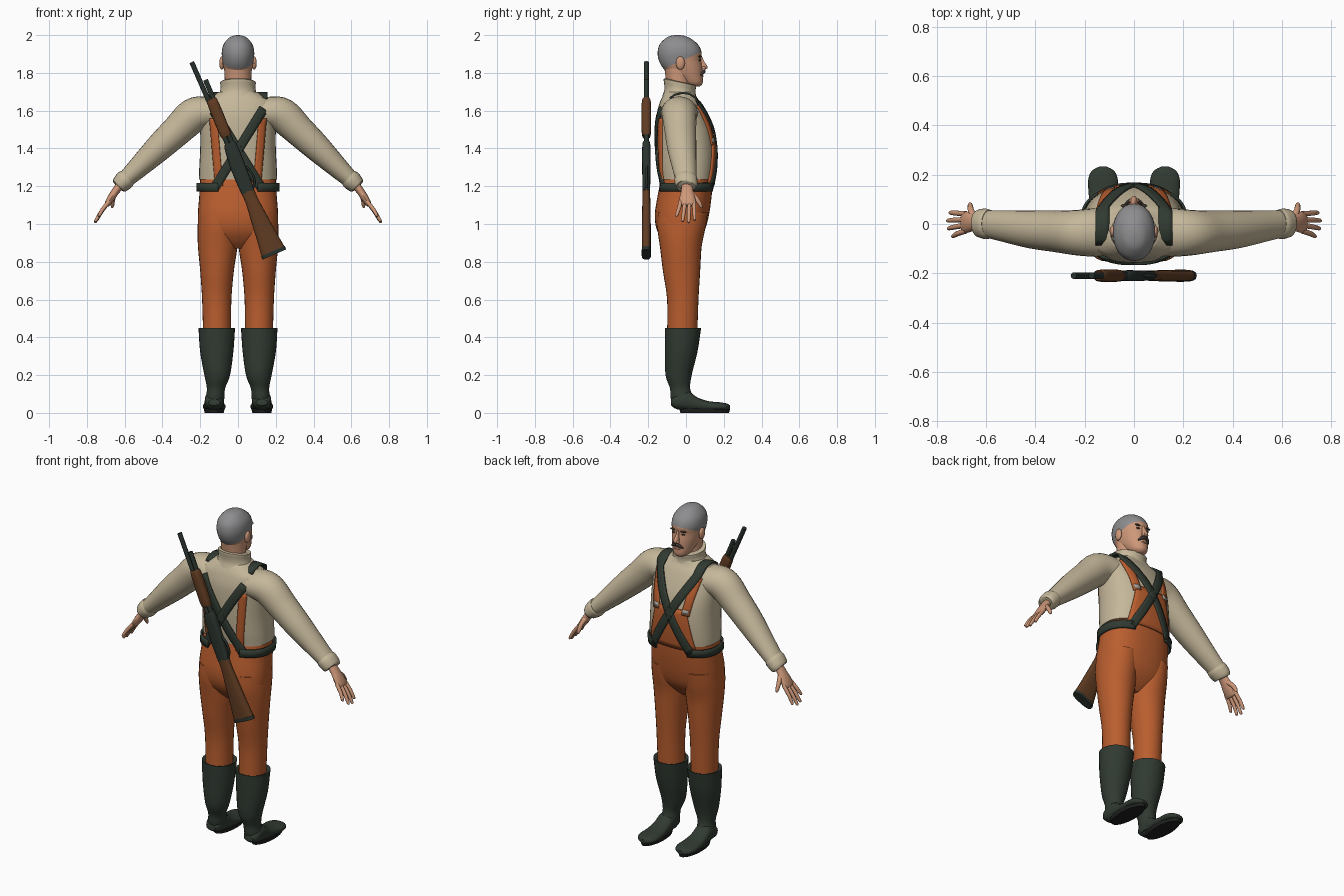
import bpy, bmesh, math
from mathutils import Vector, Matrix

if "Cube" in bpy.data.objects:
    bpy.data.objects.remove(bpy.data.objects["Cube"])


def material(name, r, g, b):
    col = [(c / 255) ** 2.2 for c in (r, g, b)] + [1]
    m = bpy.data.materials.new(name)
    m.use_nodes = True
    m.diffuse_color = col
    m.node_tree.nodes["Principled BSDF"].inputs["Base Color"].default_value = col
    return m


CREAM = material("cream wool", 196, 182, 153)
ORANGE = material("orange cloth", 184, 94, 50)
GREEN = material("dark green rubber", 52, 61, 53)
SKIN = material("skin", 204, 150, 120)
HAIR = material("grey hair", 140, 140, 142)
DARK = material("dark facial hair", 66, 58, 54)
WOOD = material("brown wood", 96, 62, 39)
METAL = material("gun metal", 46, 54, 49)
SOLE = material("black sole", 36, 38, 36)
BUCKLE = material("pale buckle", 165, 160, 150)


def finish(name, bm, *mats, angle=40):
    bmesh.ops.recalc_face_normals(bm, faces=bm.faces)
    me = bpy.data.meshes.new(name)
    bm.to_mesh(me)
    bm.free()
    ob = bpy.data.objects.new(name, me)
    bpy.context.collection.objects.link(ob)
    for m in mats:
        me.materials.append(m)
    bpy.ops.object.select_all(action="DESELECT")
    ob.select_set(True)
    bpy.context.view_layer.objects.active = ob
    bpy.ops.object.shade_smooth_by_angle(angle=math.radians(angle))
    return ob


def smooth(rows, k):
    """Catmull-Rom interpolation of tuples."""
    p = [Vector(r) for r in rows]
    p = [p[0]] + p + [p[-1]]
    out = []
    for a, b, c, d in zip(p, p[1:], p[2:], p[3:]):
        for j in range(k):
            t = j / k
            out.append(0.5 * (2 * b + (c - a) * t + (2 * a - 5 * b + 4 * c - d) * t ** 2
                              + (3 * b - a - 3 * c + d) * t ** 3))
    return out + [p[-1]]


def power(v, n):
    return math.copysign(abs(v) ** (2 / n), v)


def loft(rings, n=2.0, seg=28):
    """Skin rings given as (centre, u, v) vectors, with end caps."""
    bm = bmesh.new()
    loops = []
    for c, u, v in rings:
        angles = [math.tau * i / seg for i in range(seg)]
        loops.append([bm.verts.new(c + u * power(math.cos(a), n) + v * power(math.sin(a), n))
                      for a in angles])
    for a, b in zip(loops, loops[1:]):
        for i in range(seg):
            j = (i + 1) % seg
            bm.faces.new((a[i], a[j], b[j], b[i]))
    bm.faces.new(loops[0])
    bm.faces.new(loops[-1])
    return bm


def stack(rows, k=4, n=2.0, tilt=0.0, seg=28):
    """Vertical loft from rows of (z, x0, x1, y0, y1)."""
    return loft([(Vector(((a + b) / 2, (c + d) / 2, z)), Vector(((b - a) / 2, 0, 0)),
                  Vector((0, (d - c) / 2, -tilt))) for z, a, b, c, d in smooth(rows, k)], n, seg)


def tube(rows, k=4, n=2.0, seg=16):
    """Loft along a path of (x, y, z, radius in plane, radius across)."""
    rows = smooth(rows, k)
    pts = [r.to_3d() for r in rows]
    rings = []
    for i, r in enumerate(rows):
        d = (pts[min(i + 1, len(pts) - 1)] - pts[max(i - 1, 0)]).normalized()
        u = d.cross(Vector((0, 1, 0))).normalized()
        rings.append((pts[i], u * r[3], d.cross(u) * r[4]))
    return loft(rings, n, seg)


def ball(name, mat, pos, size):
    bm = bmesh.new()
    bmesh.ops.create_uvsphere(bm, u_segments=16, v_segments=10, radius=1,
                              matrix=Matrix.Translation(pos) @ Matrix.Diagonal((*size, 1)))
    finish(name, bm, mat)


def ribbon(name, mat, rows, thick=0.01):
    """Thin strip through rows of points."""
    bm = bmesh.new()
    grid = [[bm.verts.new(p) for p in r] for r in rows]
    for a, b in zip(grid, grid[1:]):
        for i in range(len(a) - 1):
            bm.faces.new((a[i], a[i + 1], b[i + 1], b[i]))
    ob = finish(name, bm, mat)
    mod = ob.modifiers.new("thickness", "SOLIDIFY")
    mod.thickness, mod.offset = thick, 0


def sym(rows):
    return [(z, -h, h, a, b) for z, h, a, b in rows]


# Sweater body
ROUND = 2.4
TORSO = smooth(sym([(1.15, .205, -.145, .138), (1.22, .207, -.137, .146), (1.3, .205, -.147, .153),
                    (1.4, .2, -.155, .153), (1.5, .2, -.158, .138), (1.58, .2, -.155, .108),
                    (1.64, .19, -.14, .078), (1.675, .14, -.125, .055), (1.7, .1, -.11, .045)]), 5)
finish("sweater_body", stack([r for r in TORSO if r[0] > 1.225], 1, ROUND, seg=40), CREAM)
finish("sweater_collar", stack(sym([(1.66, .12, -.125, .065), (1.69, .1, -.115, .055),
                                    (1.72, .092, -.115, .05), (1.75, .094, -.118, .054),
                                    (1.752, .08, -.1, .04)]), 3, tilt=.018), CREAM)


def section(z):
    for a, b in zip(TORSO, TORSO[1:]):
        if a[0] <= z <= b[0]:
            return a.lerp(b, (z - a[0]) / (b[0] - a[0]))
    return TORSO[-1]


def surf(x, z, side, off):
    """Point on the front (+1) or back (-1) of the torso."""
    r = section(z)
    k = max(0, 1 - min(.98, abs(x) / r[2]) ** ROUND) ** (1 / ROUND)
    return Vector((x, (r[3] + r[4]) / 2 + side * ((r[4] - r[3]) / 2 * k + off), z))


def strap(name, mat, a, b, half, side, off, steps=18, head=()):
    a, b = Vector(a), Vector(b)
    w = (b - a).orthogonal().normalized() * half
    if w.x < 0:
        w = -w
    rows = list(head)
    for i in range(steps + 1):
        p = a.lerp(b, i / steps)
        rows.append([surf(*(p + w * q), side, off) for q in (-1, -.33, .33, 1)])
    ribbon(name, mat, rows)


# Trousers, bib and braces
finish("trouser_hips", stack(sym([(1.24, .2, -.132, .142), (1.15, .205, -.15, .136),
                                  (1.05, .212, -.165, .122), (.97, .205, -.155, .1), (.91, .15, -.12, .06),
                                  (.87, .07, -.08, .02)]), n=ROUND, seg=40), ORANGE)
ribbon("trouser_bib", ORANGE, [[surf(x * (.15 - .05 * t) / 6, 1.21 + .24 * t, 1, .003)
                                for x in range(-6, 7)] for t in [i / 8 for i in range(9)]])

for s, side in ((1, "left"), (-1, "right")):
    def flip(rows, s=s):
        return [(s * r[0], *r[1:]) for r in rows]

    def leg(rows, s=s):
        return [(r[0], *sorted((s * r[1], s * r[2])), r[3], r[4]) for r in rows]

    finish(side + "_trouser_leg", stack(leg([
        (1.06, .01, .208, -.15, .115), (.98, .0, .214, -.152, .103), (.88, .003, .212, -.138, .083),
        (.75, .022, .2, -.122, .075), (.6, .035, .19, -.1, .066), (.42, .037, .185, -.1, .06)])), ORANGE)

    # Boots
    finish(side + "_boot_shaft", stack(leg([
        (.435, .04, .18, -.09, .06), (.45, .017, .207, -.11, .078), (.43, .017, .208, -.112, .077),
        (.32, .025, .2, -.112, .06), (.2, .042, .178, -.108, .03), (.13, .068, .165, -.085, .022),
        (.08, .072, .17, -.082, .04), (.03, .08, .165, -.065, .05)])), GREEN)
    foot = smooth([(-.08, .03, .04, .07), (-.05, .048, .02, .1), (.01, .05, .012, .115),
                   (.06, .052, .01, .082), (.12, .058, .01, .062), (.18, .06, .012, .056),
                   (.215, .046, .014, .05), (.233, .016, .02, .04)], 4)
    finish(side + "_boot_foot", loft([(Vector((s * .126, y, (a + b) / 2)), Vector((h, 0, 0)),
                                       Vector((0, 0, (b - a) / 2))) for y, h, a, b in foot], 2.4), GREEN)
    finish(side + "_boot_sole", stack(leg([(0, .076, .176, -.03, .228), (.022, .07, .182, -.035, .234)]), 1), SOLE)

    # Sleeves and cuffs
    finish(side + "_sleeve", tube(flip([
        (.06, -.035, 1.575, .08, .1), (.16, -.035, 1.59, .083, .098), (.235, -.035, 1.575, .092, .092),
        (.32, -.03, 1.497, .083, .084), (.42, -.022, 1.403, .073, .077), (.53, -.008, 1.297, .056, .064),
        (.61, .002, 1.222, .043, .054)]), seg=24), CREAM)
    finish(side + "_cuff", tube(flip([(.585, 0, 1.247, .048, .058), (.6, 0, 1.232, .053, .062),
                                      (.628, .004, 1.205, .046, .057), (.634, .004, 1.199, .036, .045)])), CREAM)

    # Hands
    finish(side + "_palm", tube(flip([(.615, .005, 1.215, .024, .03), (.645, .006, 1.178, .021, .032),
                                      (.672, .007, 1.137, .02, .042), (.692, .007, 1.105, .015, .042),
                                      (.697, .007, 1.097, .008, .036)])), SKIN)
    fingers = (-.028, -.05, .735, 1.045), (-.005, -.018, .752, 1.018), (.018, .014, .755, 1.012), (.042, .046, .745, 1.025)
    for i, (y0, y1, x, z) in enumerate(fingers):
        mid = (.69 + x) / 2 + .004, (y0 + y1) / 2, (1.11 + z) / 2, .0105, .0105
        finish(f"{side}_finger_{i + 1}", tube(flip([(.682, y0, 1.12, .011, .011), mid,
                                                    (x, y1, z, .008, .008), (x + .001, y1, z - .004, .003, .003)]), 3, seg=10), SKIN)
    finish(side + "_thumb", tube(flip([(.65, .025, 1.165, .014, .014), (.662, .055, 1.135, .013, .013),
                                       (.665, .077, 1.1, .01, .01), (.665, .083, 1.085, .004, .004)]), 3, seg=10), SKIN)

    # Braces and crossed harness
    strap(side + "_back_brace", ORANGE, (s * .13, 1.56), (s * .1, 1.2), .02, -1, .002)
    strap(side + "_front_brace", ORANGE, (s * .13, 1.63), (s * .095, 1.42), .022, 1, .003)
    ribbon(side + "_bib_buckle", BUCKLE, [[surf(s * x, z, 1, .008) for x in (.08, .115)] for z in (1.43, 1.455)], .008)
    strap(side + "_back_harness", GREEN, (s * .135, 1.61), (-s * .125, 1.19), .024, -1, .005)
    pad = [[Vector((s * .128 + w * .028, y, z)) for w in (-1, -.33, .33, 1)] for y, z in
           ((-.085, 1.665), (-.06, 1.685), (-.02, 1.694), (.02, 1.688), (.05, 1.668))]
    strap(side + "_front_harness", GREEN, (s * .122, 1.635), (-s * .125, 1.195), .024, 1, .009, head=pad)
    belt = []
    for i in range(-13, 14):
        a = math.radians(i * 5)
        row = []
        for z in (1.172, 1.195, 1.218):
            r = section(z)
            row.append(Vector((s * (r[2] + .008) * power(math.cos(a), ROUND), (r[3] + r[4]) / 2
                               + ((r[4] - r[3]) / 2 + .008) * power(math.sin(a), ROUND), z)))
        belt.append(row)
    ribbon(side + "_hip_belt", GREEN, belt)

    # Facial features on each side
    ball(side + "_ear", SKIN, (s * .086, -.03, 1.852), (.013, .024, .035))
    ball(side + "_eye", DARK, (s * .031, .072, 1.868), (.012, .007, .005))
    ball(side + "_eyebrow", DARK, (s * .033, .074, 1.887), (.021, .008, .005))
    ball(side + "_nostril", SKIN, (s * .011, .094, 1.826), (.009, .012, .008))
    finish(side + "_moustache", tube(flip([(0, .096, 1.808, .009, .009), (.02, .091, 1.803, .009, .009),
                                           (.036, .079, 1.788, .004, .005)]), seg=10), DARK)

# Head, with the hair cut along a sloping hairline
bm = stack(sym([(1.728, .022, .02, .072), (1.745, .046, -.02, .088), (1.79, .066, -.085, .088),
                (1.83, .077, -.125, .086), (1.87, .083, -.145, .08), (1.91, .086, -.15, .082),
                (1.95, .077, -.14, .064), (1.982, .052, -.11, .025), (1.995, .03, -.085, -.005),
                (2.0, .006, -.055, -.035)]), 4, 2.1, seg=32)
point, normal = Vector((0, -.1, 1.83)), Vector((0, -.45, 1)).normalized()
bmesh.ops.bisect_plane(bm, geom=bm.verts[:] + bm.edges[:] + bm.faces[:], plane_co=point, plane_no=normal)
for f in bm.faces:
    f.material_index = int((f.calc_center_median() - point).dot(normal) > 0)
finish("head", bm, SKIN, HAIR)
finish("neck", stack(sym([(1.68, .07, -.1, .03), (1.75, .07, -.105, .025), (1.83, .072, -.115, .03)])), SKIN)
finish("nose", stack(sym([(1.89, .007, .06, .084), (1.86, .01, .06, .097), (1.835, .014, .06, .114),
                          (1.824, .012, .06, .113), (1.817, .005, .07, .1)]), seg=14), SKIN)
ball("lower_lip", SKIN, (0, .084, 1.783), (.02, .009, .006))

# Long gun slung behind the back
TIP, ALONG, ACROSS = Vector((-.245, -.21, 1.857)), Vector((.4, 0, -.917)), Vector((.917, 0, .4))


def gun(name, mat, rows, n=2.0, k=3):
    finish(name, tube([(*(TIP + ALONG * d + ACROSS * t), h, w) for d, t, h, w in rows], k, n), mat, angle=50)


gun("gun_barrel", METAL, [(0, 0, .013, .013), (.56, 0, .013, .013)], k=1)
gun("gun_lower_tube", METAL, [(.115, .029, .013, .013), (.56, .024, .013, .013)], k=1)
gun("gun_fore_grip", WOOD, [(.22, .016, .024, .018), (.25, .016, .03, .025), (.4, .012, .031, .025),
                            (.435, .012, .026, .02)], 2.8)
gun("gun_receiver", METAL, [(.47, .01, .026, .018), (.5, .01, .036, .022), (.62, .002, .04, .022),
                            (.75, -.002, .036, .02)], 3.5)
gun("gun_trigger_guard", METAL, [(.62, .042, .006, .008), (.66, .056, .006, .008),
                                 (.71, .054, .006, .008), (.74, .034, .006, .008)])
gun("gun_stock", WOOD, [(.73, -.002, .036, .02), (.8, -.002, .035, .021), (.9, -.004, .045, .023),
                        (1.0, -.005, .055, .024), (1.09, -.006, .066, .024)], 2.8)
gun("gun_butt_pad", METAL, [(1.088, -.006, .068, .025), (1.108, -.006, .068, .025)], 2.8, 1)
